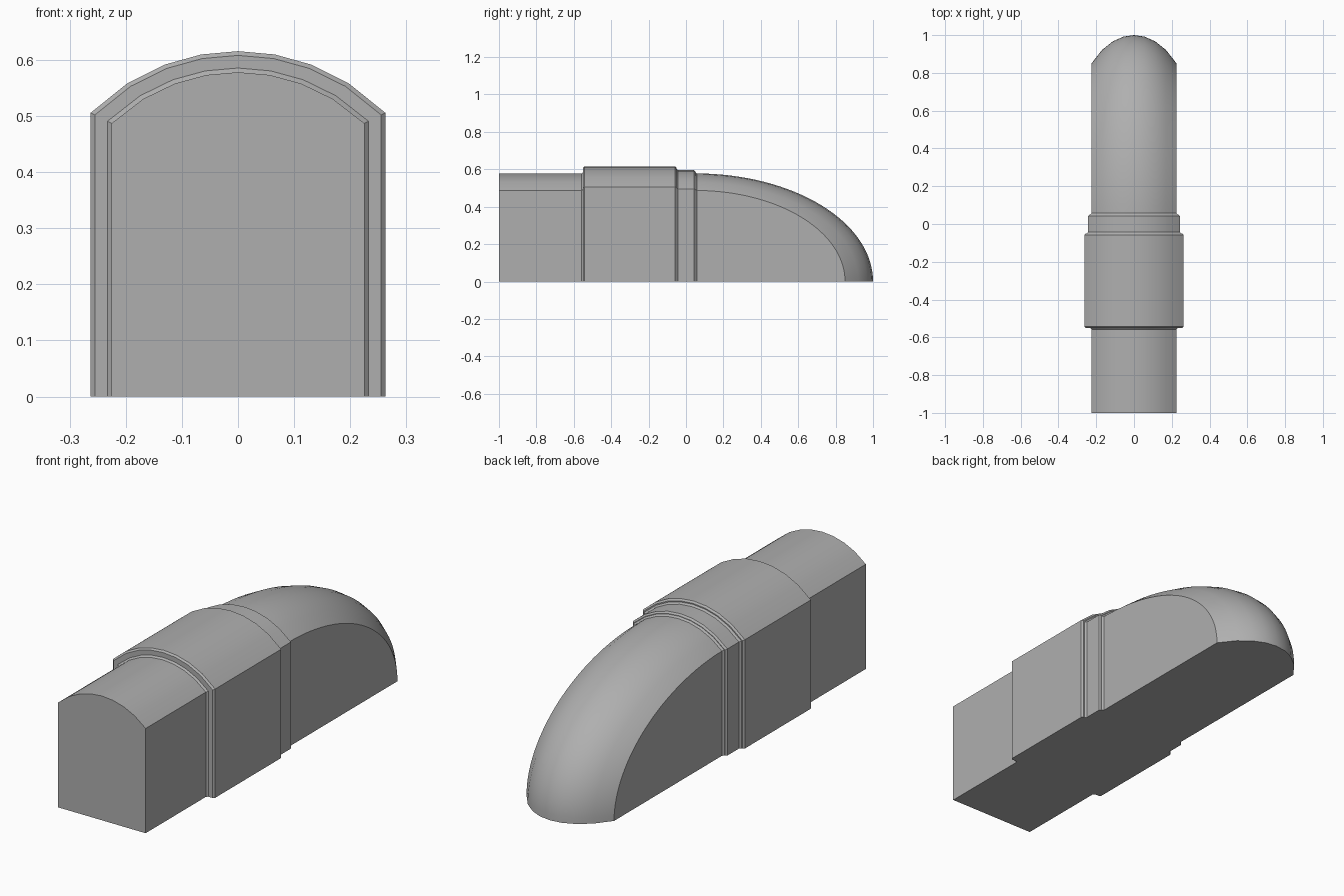
import bpy
import bmesh
from math import sin, cos, pi, sqrt, radians

old = bpy.data.objects.get("Cube")
if old:
    bpy.data.objects.remove(old, do_unlink=True)

grey = bpy.data.materials.new("plain_grey")
grey.use_nodes = True
GREY = (0.43, 0.43, 0.43, 1)
grey.diffuse_color = GREY
grey.node_tree.nodes["Principled BSDF"].inputs["Base Color"].default_value = GREY

HALF, SPRING, CROWN = 0.225, 0.487, 0.578   # basic arched section
ROOF_STEPS = 8
CHAMFER = 0.0075


def arch(grow=0.0):
    """Arched outline (x, z): straight sides under a shallow round roof."""
    w, s, c = HALF + grow, SPRING + grow / 2, CROWN + grow
    rise = c - s
    r = (w * w + rise * rise) / (2 * rise)
    pts = [(-w, 0)]
    for i in range(ROOF_STEPS + 1):
        x = -w + 2 * w * i / ROOF_STEPS
        pts.append((x, c - r + sqrt(r * r - x * x)))
    return pts + [(w, 0)]


def loft(name, rings, cap_start=False, cap_end=False):
    """Skin a row of closed rings and shade it smooth with sharp corners."""
    bm = bmesh.new()
    rows = [[bm.verts.new(p) for p in ring] for ring in rings]
    n = len(rows[0])
    for a, b in zip(rows, rows[1:]):
        for i in range(n):
            j = (i + 1) % n
            bm.faces.new((a[i], a[j], b[j], b[i]))
    if cap_start:
        bm.faces.new(rows[0])
    if cap_end:
        bm.faces.new(rows[-1])
    bmesh.ops.remove_doubles(bm, verts=bm.verts, dist=1e-5)
    bmesh.ops.recalc_face_normals(bm, faces=bm.faces)
    mesh = bpy.data.meshes.new(name)
    bm.to_mesh(mesh)
    bm.free()
    mesh.materials.append(grey)
    ob = bpy.data.objects.new(name, mesh)
    bpy.context.collection.objects.link(ob)
    bpy.ops.object.select_all(action="DESELECT")
    ob.select_set(True)
    bpy.context.view_layer.objects.active = ob
    bpy.ops.object.shade_smooth_by_angle(angle=radians(30))
    return ob


def section(y, grow):
    return [(x, y, z) for x, z in arch(grow)]


def step(y, low, high):
    """Chamfered step, from the low section up to the high one."""
    return [(-CHAMFER, low), (0, low + CHAMFER),
            (0, high - CHAMFER), (CHAMFER, high)]


COLLAR, BAND = 0.0375, 0.0175
FRONT, MID, BACK = -0.55, -0.05, 0.05

# Straight front body
loft("front_body", [section(-1, 0), section(FRONT, 0)], cap_start=True)

# Wide collar with chamfered front and back steps
front_step = [(FRONT + d, g) for d, g in step(FRONT, 0, COLLAR)]
mid_step = [(MID - d, g) for d, g in reversed(step(MID, BAND, COLLAR))]
loft("collar", [section(y, g) for y, g in front_step + mid_step])

# Narrow band behind the collar
back_step = [(BACK - d, g) for d, g in reversed(step(BACK, 0, BAND))]
loft("band", [section(y, g) for y, g in [(MID + CHAMFER, BAND)] + back_step])

# Rounded nose: the section swings down about its base, stretched lengthwise
STRETCH = (1 - BACK) / CROWN
NOSE_STEPS = 32
rings = []
for k in range(NOSE_STEPS + 1):
    t = pi / 2 * k / NOSE_STEPS
    rings.append([(x, BACK + STRETCH * z * sin(t), z * cos(t)) for x, z in arch()])
loft("rounded_nose", rings, cap_end=True)
